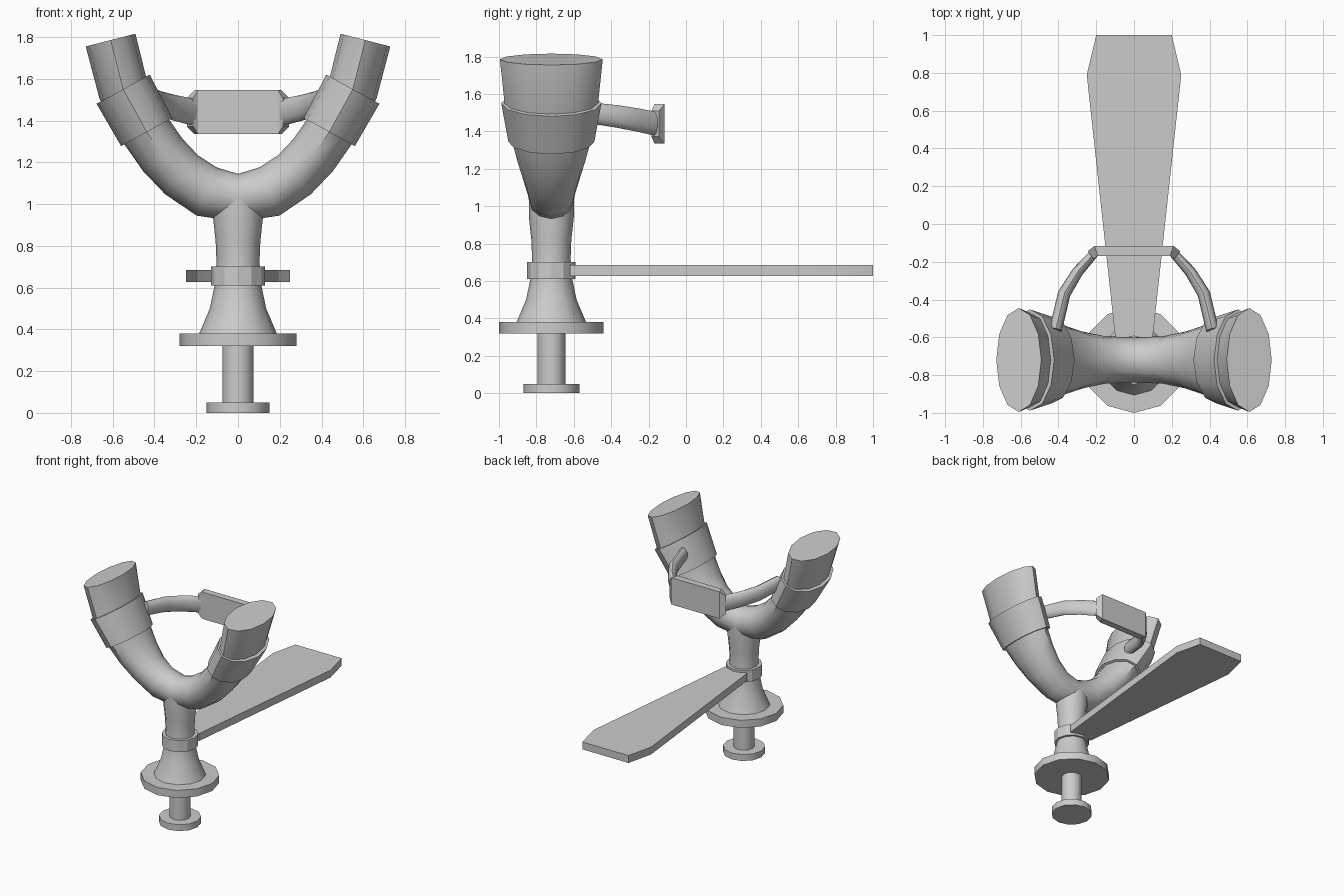
import bpy, bmesh
from math import cos, sin, pi, radians
from mathutils import Vector

if "Cube" in bpy.data.objects:
    bpy.data.objects.remove(bpy.data.objects["Cube"])

grey = bpy.data.materials.new("plain grey")
grey.use_nodes = True
grey.diffuse_color = (0.6, 0.6, 0.6, 1)
grey.node_tree.nodes["Principled BSDF"].inputs["Base Color"].default_value = (0.6, 0.6, 0.6, 1)

AXIS_Y = -0.72   # depth of the handle axis
SIDEWAYS = Vector((0, 1, 0))
UP = Vector((0, 0, 1))


def loft(name, path, radii, up, sides=12, smooth_angle=40):
    """Skin elliptical rings along a path; four sides make a rectangle."""
    path = [Vector(p) for p in path]
    phase = pi / 4 if sides == 4 else 0
    bm = bmesh.new()
    rings = []
    for i, (p, (a, b)) in enumerate(zip(path, radii)):
        before, after = path[max(i - 1, 0)], path[min(i + 1, len(path) - 1)]
        tangent = ((after - p).normalized() + (p - before).normalized()).normalized()
        across = up.cross(tangent).normalized()
        rise = tangent.cross(across)
        ring = []
        for k in range(sides):
            t = 2 * pi * k / sides + phase
            offset = across * a * cos(t) + rise * b * sin(t)
            ring.append(bm.verts.new(p + offset / cos(phase)))
        rings.append(ring)
    for low, high in zip(rings, rings[1:]):
        for k in range(sides):
            j = (k + 1) % sides
            bm.faces.new((low[k], low[j], high[j], high[k]))
    bm.faces.new(rings[0])
    bm.faces.new(rings[-1])
    bmesh.ops.recalc_face_normals(bm, faces=bm.faces)
    for f in bm.faces:
        f.smooth = True
    for e in bm.edges:
        e.smooth = e.calc_face_angle(0) < radians(smooth_angle)
    mesh = bpy.data.meshes.new(name)
    bm.to_mesh(mesh)
    bm.free()
    mesh.materials.append(grey)
    obj = bpy.data.objects.new(name, mesh)
    bpy.context.collection.objects.link(obj)
    return obj


def turned(name, profile, **options):
    """Round part on the handle axis from (radius, height) pairs."""
    loft(name, [(0, AXIS_Y, z) for r, z in profile],
         [(r, r) for r, z in profile], SIDEWAYS, **options)


# Handle
turned("foot_disc", [(0.15, 0), (0.15, 0.05)])
turned("stem", [(0.075, 0.04), (0.075, 0.33)])
turned("flange", [(0.28, 0.32), (0.28, 0.38)])
turned("neck", [(0.19, 0.37), (0.135, 0.5), (0.112, 0.61), (0.103, 0.72),
                (0.107, 0.82), (0.12, 0.94), (0.12, 1.03)])
turned("collar", [(0.13, 0.61), (0.13, 0.7)], smooth_angle=20)

# Fork: half path as x, z, in-plane radius, depth radius
half = [(0.15, 1.06, 0.125, 0.125), (0.27, 1.14, 0.122, 0.15),
        (0.36, 1.235, 0.122, 0.18), (0.437, 1.345, 0.122, 0.21),
        (0.55, 1.55, 0.122, 0.25), (0.61, 1.785, 0.123, 0.275)]
fork = [(-x, z, a, b) for x, z, a, b in reversed(half)] + [(0, 1.03, 0.115, 0.12)] + half
loft("fork", [(x, AXIS_Y, z) for x, z, a, b in fork],
     [(a, b) for x, z, a, b in fork], SIDEWAYS)

# Bands and straps on both arms
for side, s in (("left", 1), ("right", -1)):
    loft(side + "_band", [(s * 0.437, AXIS_Y, 1.345), (s * 0.55, AXIS_Y, 1.55)],
         [(0.14, 0.23), (0.145, 0.268)], SIDEWAYS)
    loft(side + "_strap",
         [(s * 0.415, -0.56, 1.505), (s * 0.37, -0.37, 1.48),
          (s * 0.3, -0.255, 1.46), (s * 0.215, -0.16, 1.44)],
         [(0.034, 0.055), (0.034, 0.06), (0.03, 0.062), (0.024, 0.064)], UP)

# Pouch with tapered, bent-in ends
loft("pouch", [(-0.23, -0.165, 1.44), (-0.2, -0.142, 1.44),
               (0.2, -0.142, 1.44), (0.23, -0.165, 1.44)],
     [(0.025, 0.068), (0.028, 0.105), (0.028, 0.105), (0.025, 0.068)],
     UP, sides=4, smooth_angle=20)

# Arm brace blade
loft("brace_blade", [(0, -0.62, 0.655), (0, 0.79, 0.655), (0, 1, 0.655)],
     [(0.097, 0.029), (0.25, 0.029), (0.2, 0.029)], UP, sides=4, smooth_angle=20)
